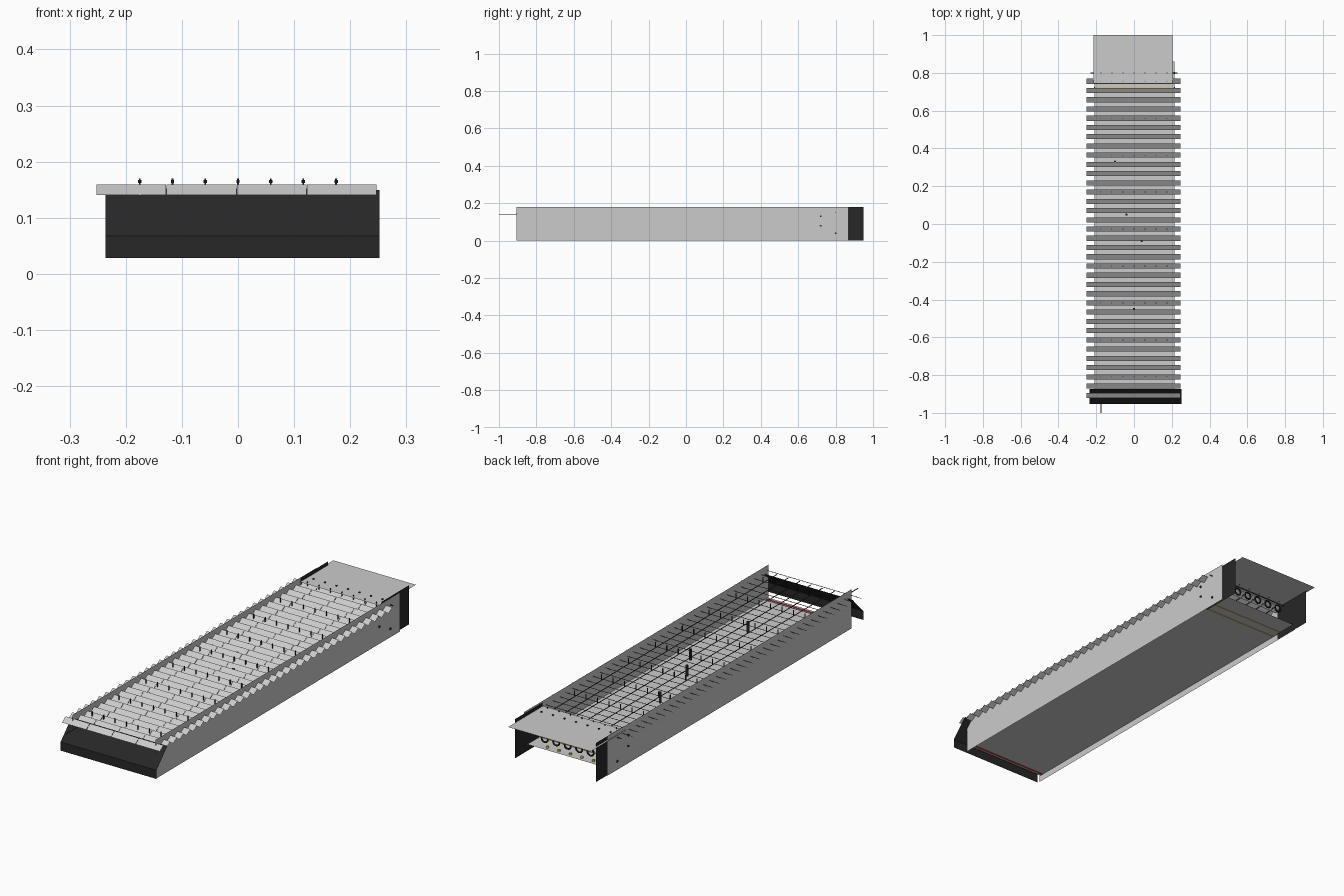
import bpy, math
from mathutils import Vector

if "Cube" in bpy.data.objects:
    bpy.data.objects.remove(bpy.data.objects["Cube"])


def material(name, rgb):
    m = bpy.data.materials.new(name)
    m.diffuse_color = (*rgb, 1)
    m.use_nodes = True
    m.node_tree.nodes["Principled BSDF"].inputs["Base Color"].default_value = m.diffuse_color
    return m


BLACK = material("black", (0.02, 0.02, 0.02))
RED = material("red", (0.6, 0.05, 0.06))
YELLOW = material("yellow", (0.8, 0.55, 0.08))
DARK = material("dark", (0.08, 0.08, 0.08))


def mesh(name, verts, faces, mat=None):
    me = bpy.data.meshes.new(name)
    me.from_pydata(verts, [], faces)
    me.update()
    ob = bpy.data.objects.new(name, me)
    bpy.context.collection.objects.link(ob)
    if mat:
        me.materials.append(mat)
    return ob


def boxes(name, items, mat=None):
    """One object from many boxes given as (centre, size)."""
    v, f = [], []
    for c, s in items:
        b = len(v)
        for k in range(8):
            sg = [1 if k >> a & 1 else -1 for a in range(3)]
            v.append([c[a] + sg[a] * s[a] / 2 for a in range(3)])
        for q in ((0, 2, 3, 1), (4, 5, 7, 6), (0, 1, 5, 4),
                  (2, 6, 7, 3), (0, 4, 6, 2), (1, 3, 7, 5)):
            f.append([b + i for i in q])
    return mesh(name, v, f, mat)


def strip(name, profile, x0, x1, mat=None):
    """Thin sheet: (y, z) profile swept across x."""
    v = [(x, y, z) for y, z in profile for x in (x0, x1)]
    f = [(2 * i, 2 * i + 1, 2 * i + 3, 2 * i + 2) for i in range(len(profile) - 1)]
    return mesh(name, v, f, mat)


def side_sheet(name, x, y0, y1, z0, z1, mat=None):
    return mesh(name, [(x, y0, z0), (x, y1, z0), (x, y1, z1), (x, y0, z1)],
                [(0, 1, 2, 3)], mat)


def cylinder(name, loc, r, depth, rot=(0, 0, 0), mat=None):
    bpy.ops.mesh.primitive_cylinder_add(vertices=12, radius=r, depth=depth,
                                        location=loc, rotation=rot)
    ob = bpy.context.object
    ob.name = name
    if mat:
        ob.data.materials.append(mat)
    return ob


COLS = [-0.175 + 0.0583 * i for i in range(7)]

# sheet side walls and their black rear extensions
side_sheet("left_wall", -0.209, -0.905, 0.87, 0, 0.18)
side_sheet("right_wall", 0.214, -0.905, 0.87, 0, 0.18)
side_sheet("left_rear_panel", -0.206, 0.75, 0.95, 0, 0.18, BLACK)
side_sheet("right_rear_panel", 0.205, 0.75, 0.95, 0, 0.18, BLACK)

# floor sheet, rear top plate, bent front lip
strip("floor", [(-0.9, 0.03), (0.86, 0.03)], -0.209, 0.214)
strip("rear_top_plate", [(0.745, 0.163), (1.0, 0.163)], -0.215, 0.205)
strip("front_lip", [(-0.873, 0.15), (-0.952, 0.068), (-0.952, 0.028)],
      -0.236, 0.252, BLACK)

# tilted slats, each split into four lengths
PITCH = 0.0489
v, f = [], []
edges = [-0.252, -0.127, -0.002, 0.123, 0.248]
slat_y = [-0.907 + PITCH * i for i in range(35)]
for y in slat_y:
    for a, b in zip(edges, edges[1:]):
        n = len(v)
        v += [(a, y - 0.0135, 0.141), (b - 0.001, y - 0.0135, 0.141),
              (b - 0.001, y + 0.0135, 0.159), (a, y + 0.0135, 0.159)]
        f.append((n, n + 1, n + 2, n + 3))
mesh("slats", v, f)

# long stringers under the slats
boxes("stringers", [((x, -0.08, 0.143), (0.002, 1.66, 0.003)) for x in COLS], DARK)

# upright pins on every fourth slat, and rivets on the plate
boxes("pins", [((x, y, 0.158), (0.003, 0.004, 0.024))
               for x in COLS for y in slat_y[2::4]], BLACK)
boxes("plate_rivets", [((x, 0.8, 0.165), (0.006, 0.006, 0.005)) for x in COLS], BLACK)

# centre posts beneath the slats
for x, y in ((0.04, -0.09), (-0.04, 0.05), (0.0, -0.45), (-0.1, 0.33)):
    cylinder("centre_post", (x, y, 0.125), 0.006, 0.05, mat=BLACK)

# rear rings and floor buttons
for x in COLS[1:6]:
    bpy.ops.mesh.primitive_torus_add(major_radius=0.016, minor_radius=0.004,
                                     major_segments=16, minor_segments=6,
                                     location=(x, 0.86, 0.08),
                                     rotation=(math.pi / 2, 0, 0))
    ring = bpy.context.object
    ring.name = "rear_ring"
    ring.data.materials.append(BLACK)
    bpy.ops.object.shade_smooth_by_angle()
    cylinder("floor_button", (x, 0.84, 0.034), 0.006, 0.008, mat=YELLOW)

# coloured marker strips across the floor
boxes("red_front_strip", [((0.002, -0.885, 0.03), (0.42, 0.008, 0.004))], RED)
boxes("rear_floor_strips", [((0.002, y, 0.03), (0.42, 0.004, 0.004))
                            for y in (0.72, 0.77)], YELLOW)

# cross rod under the plate and thin front rod
cylinder("rear_cross_rod", (0.0, 0.8, 0.15), 0.002, 0.46, (0, math.pi / 2, 0), DARK)
cylinder("front_rod", (-0.175, -0.945, 0.139), 0.002, 0.11, (math.pi / 2, 0, 0), DARK)

# wall bolts near the back
for x in (-0.21, 0.215):
    for y, z in ((0.72, 0.13), (0.72, 0.08), (0.8, 0.04)):
        cylinder("wall_bolt", (x, y, z), 0.005, 0.006, (0, math.pi / 2, 0), BLACK)
